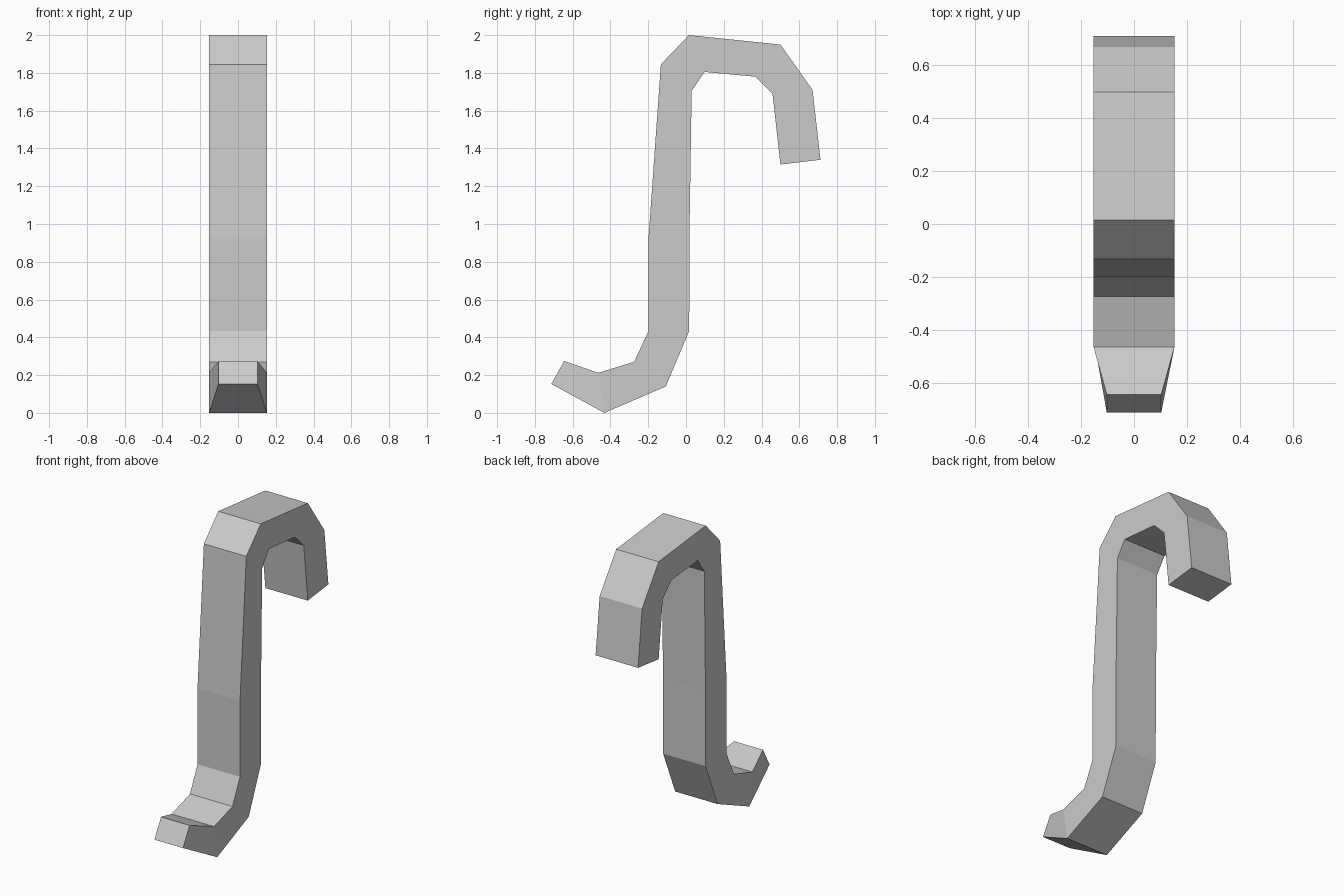
import bpy
import bmesh

if "Cube" in bpy.data.objects:
    bpy.data.objects.remove(bpy.data.objects["Cube"])

# Cross-sections along the bent bar: (y, z) on each side, then half width
sections = [
    ((-0.713, 0.153), (-0.645, 0.275), 0.103),  # tapered toe
    ((-0.432, 0.0), (-0.465, 0.212), 0.153),
    ((-0.107, 0.14), (-0.275, 0.27), 0.153),
    ((0.017, 0.434), (-0.198, 0.434), 0.153),   # shaft
    ((0.018, 0.93), (-0.198, 0.93), 0.153),
    ((0.03, 1.705), (-0.133, 1.845), 0.153),
    ((0.098, 1.805), (0.015, 2.0), 0.153),      # hook
    ((0.367, 1.78), (0.5, 1.95), 0.153),
    ((0.458, 1.69), (0.67, 1.71), 0.153),
    ((0.5, 1.315), (0.712, 1.34), 0.153),
]

# Sweep a four-sided ring through the sections and cap both ends
bm = bmesh.new()
rings = []
for (ya, za), (yb, zb), w in sections:
    corners = [(-w, ya, za), (w, ya, za), (w, yb, zb), (-w, yb, zb)]
    rings.append([bm.verts.new(c) for c in corners])
for r0, r1 in zip(rings, rings[1:]):
    for i in range(4):
        j = (i + 1) % 4
        bm.faces.new((r0[i], r0[j], r1[j], r1[i]))
bm.faces.new(rings[0])
bm.faces.new(rings[-1])
bmesh.ops.recalc_face_normals(bm, faces=bm.faces)

mesh = bpy.data.meshes.new("bent_hook")
bm.to_mesh(mesh)
bm.free()
bpy.context.collection.objects.link(bpy.data.objects.new("bent_hook", mesh))
